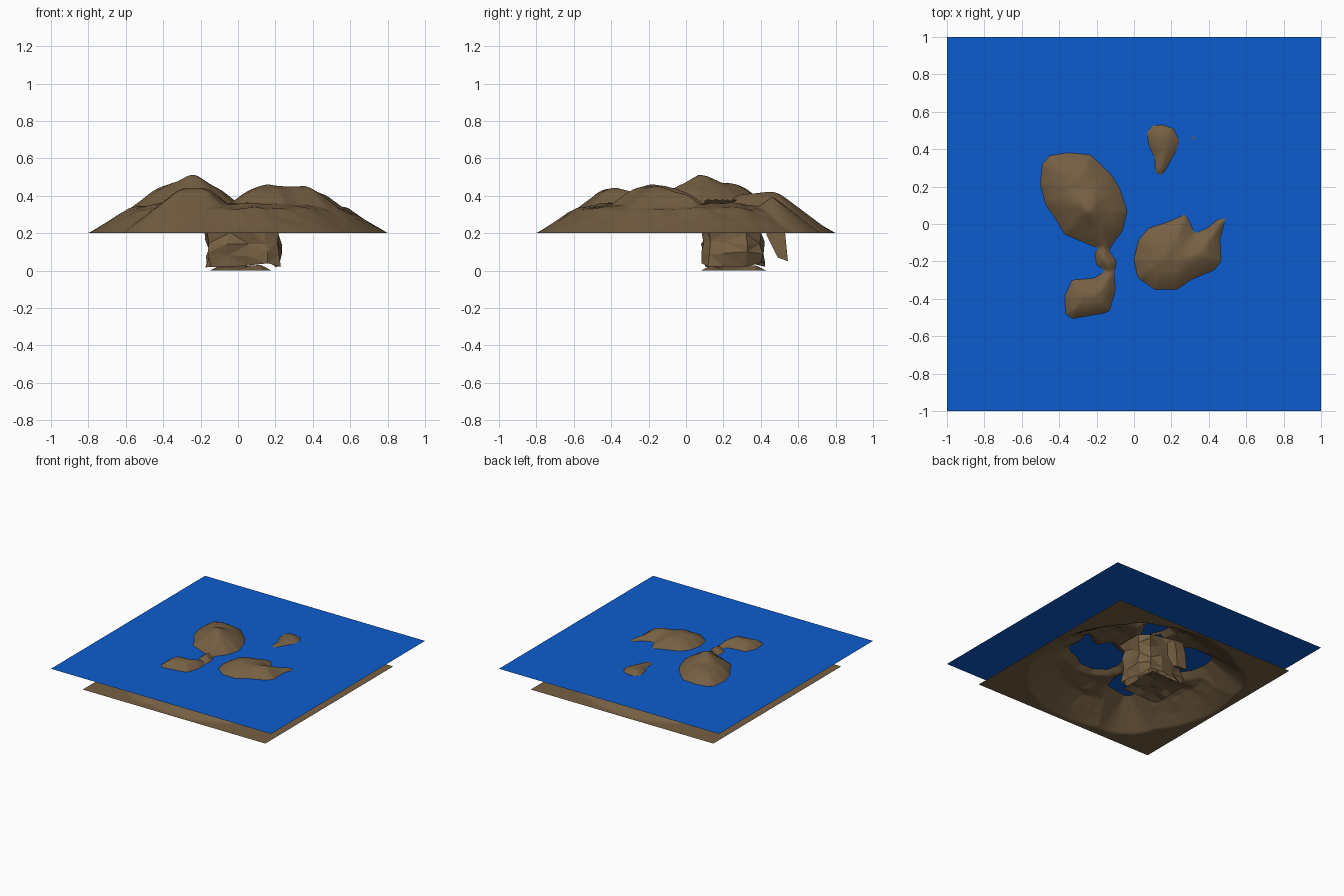
import bpy, bmesh, math, random
from mathutils import Vector, noise

if "Cube" in bpy.data.objects:
    bpy.data.objects.remove(bpy.data.objects["Cube"])

random.seed(4)
WATER, BED, HALF = 0.39, 0.2, 0.83


def material(name, rgb):
    m = bpy.data.materials.new(name)
    m.diffuse_color = (*rgb, 1)
    m.use_nodes = True
    m.node_tree.nodes["Principled BSDF"].inputs["Base Color"].default_value = m.diffuse_color
    return m


ROCK = material("brown rock", (0.18, 0.115, 0.056))
BLUE = material("water blue", (0.004, 0.107, 0.62))


def finish(bm, name, mat, smooth=True):
    me = bpy.data.meshes.new(name)
    bm.to_mesh(me)
    bm.free()
    me.materials.append(mat)
    for p in me.polygons:
        p.use_smooth = smooth
    ob = bpy.data.objects.new(name, me)
    bpy.context.collection.objects.link(ob)
    return ob


# Coastlines of the islands: (rise, distance to full height, outline)
NORTHWEST = [(-.49, .32), (-.45, .365), (-.35, .38), (-.235, .37), (-.18, .32), (-.12, .26),
             (-.075, .185), (-.037, .067), (-.064, -.04), (-.11, -.1), (-.134, -.14),
             (-.096, -.2), (-.107, -.27), (-.15, -.255), (-.2, -.215), (-.21, -.16),
             (-.19, -.13), (-.26, -.1), (-.37, -.055), (-.41, .015), (-.47, .1), (-.5, .21)]
SOUTHWEST = [(-.33, -.3), (-.21, -.29), (-.15, -.25), (-.107, -.265), (-.1, -.35),
             (-.13, -.46), (-.155, -.475), (-.33, -.505), (-.365, -.48), (-.37, -.385)]
EAST = [(.27, .05), (.29, .025), (.325, -.05), (.395, -.02), (.45, .025), (.49, .03),
        (.46, -.08), (.465, -.2), (.43, -.245), (.3, -.3), (.23, -.35), (.11, -.35),
        (.02, -.285), (0, -.19), (.025, -.085), (.075, -.025), (.18, .01)]
NORTH = [(.07, .49), (.1, .525), (.155, .53), (.21, .51), (.24, .45), (.23, .4), (.19, .33),
         (.17, .29), (.14, .26), (.115, .28), (.11, .355), (.08, .42)]
ISLET = [(.28, .472), (.33, .467), (.32, .453)]
ISLANDS = [(.075, .16, NORTHWEST), (.055, .1, SOUTHWEST), (.062, .15, EAST),
           (.032, .08, NORTH), (.01, .02, ISLET)]


def shore_distance(x, y, outline):
    """Signed distance to a coastline, positive on land."""
    best, inside = 9.0, False
    ax, ay = outline[-1]
    for bx, by in outline:
        ex, ey = bx - ax, by - ay
        t = max(0, min(1, ((x - ax) * ex + (y - ay) * ey) / (ex * ex + ey * ey)))
        best = min(best, math.hypot(x - ax - ex * t, y - ay - ey * t))
        if (ay > y) != (by > y) and x < ax + (y - ay) * ex / ey:
            inside = not inside
        ax, ay = bx, by
    return best if inside else -best


def height(x, y):
    r = math.hypot(x, y)
    rough = noise.fractal(Vector((x * 7, y * 7, 1.3)), 1.0, 2.0, 3)
    # Conical seabed mound with a shallow top
    bed = BED + max(0, min(0.6 * (0.8 - r), 0.13 + 0.2 * (0.58 - r), 0.155))
    if bed > BED:
        bed += 0.012 * rough * min(1, (0.8 - r) * 5)
    h = min(bed, WATER - 0.012)
    for rise, reach, outline in ISLANDS:
        d = shore_distance(x, y, outline)
        if d > 0:
            t = min(1, d / reach)
            land = WATER + rise * (1 - (1 - t) ** 2) + 0.012 * rough * t
            if outline is NORTHWEST:  # summit
                land += 0.04 * t * math.exp(-((x + .23) ** 2 + (y - .08) ** 2) / 0.008)
        else:
            land = WATER + 0.75 * d
        h = max(h, land)
    edge = max(abs(x), abs(y))
    return BED if edge > 0.8 else h


# Terrain sheet, open over the sunken pit
N = 130
bm = bmesh.new()
bmesh.ops.create_grid(bm, x_segments=N, y_segments=N, size=HALF)
for v in bm.verts:
    v.co.z = height(v.co.x, v.co.y)
pit = []
for f in bm.faces:
    c = f.calc_center_median()
    if -.12 < c.x < .18 and .1 < c.y < .4 and c.z < WATER - 0.015:
        pit.append(f)
bmesh.ops.delete(bm, geom=pit, context='FACES')
finish(bm, "terrain", ROCK)

# Water sheet
bm = bmesh.new()
bmesh.ops.create_grid(bm, x_segments=1, y_segments=1, size=1)
bmesh.ops.translate(bm, verts=bm.verts, vec=(0, 0, WATER))
finish(bm, "water", BLUE, False)

# Craggy walls of the sunken pit
X0, X1, Y0, Y1 = -.18, .24, .08, .43
bm = bmesh.new()
ring = [(X0, Y0), (-.06, Y0), (.06, Y0), (.16, Y0), (X1, Y0 + .03), (X1, .2), (X1, .33),
        (X1 - .04, Y1), (.08, Y1), (-.05, Y1), (X0, Y1 - .04), (X0, .3), (X0, .19)]
rows = []
for z in (0.03, 0.09, 0.15, 0.21, 0.28, 0.34):
    row = []
    for x, y in ring:
        s = random.uniform(0.78, 1.0)
        row.append(bm.verts.new((.03 + (x - .03) * s, .255 + (y - .255) * s,
                                 z + random.uniform(-.015, .015))))
    rows.append(row)
for low, high in zip(rows, rows[1:]):
    for i in range(len(ring)):
        j = (i + 1) % len(ring)
        bm.faces.new((low[i], low[j], high[j], high[i]))
bmesh.ops.triangulate(bm, faces=bm.faces[:])
finish(bm, "pit_walls", ROCK, False)

# Pit floor, slightly uneven
bm = bmesh.new()
bmesh.ops.create_grid(bm, x_segments=6, y_segments=6, size=1)
for v in bm.verts:
    edge = max(abs(v.co.x), abs(v.co.y)) > 0.99
    v.co = (.015 + v.co.x * .165, .255 + v.co.y * .175, 0 if edge else random.uniform(.005, .03))
finish(bm, "pit_floor", ROCK, False)

# Leaning rock slab behind the pit
bm = bmesh.new()
profile = [(.43, .3), (.43, .19), (.49, .07), (.545, .05), (.53, .2), (.5, .3)]
sides = [[bm.verts.new((x, y, z)) for y, z in profile] for x in (-.06, .03)]
for i in range(len(profile) - 1):
    bm.faces.new((sides[0][i], sides[0][i + 1], sides[1][i + 1], sides[1][i]))
for s in sides:
    bm.faces.new(s)
finish(bm, "leaning_slab", ROCK, False)
